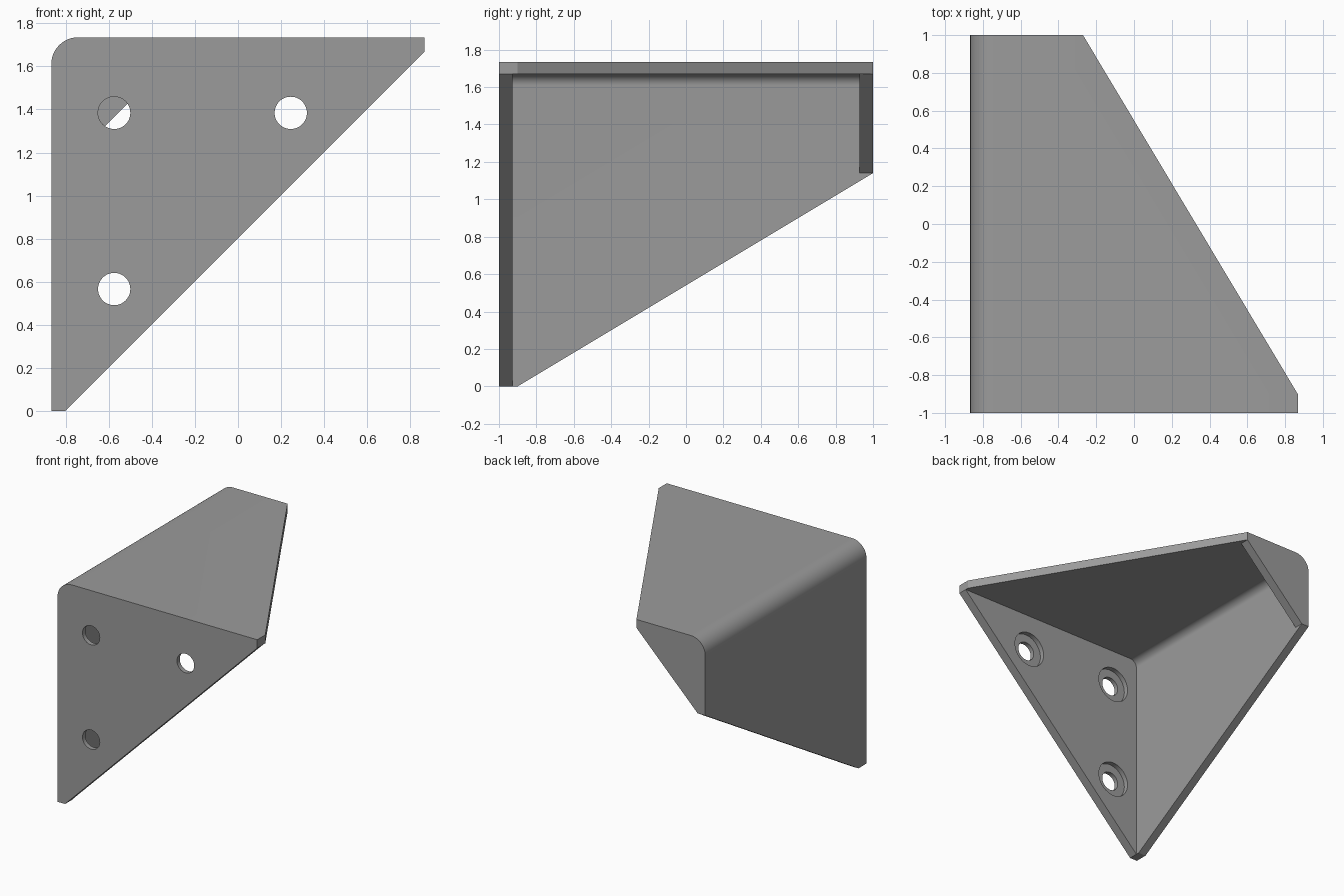
import bpy, bmesh
from math import sin, cos, pi

if "Cube" in bpy.data.objects:
    bpy.data.objects.remove(bpy.data.objects["Cube"])

L, H, T, R = -0.867, 1.735, 0.066, 0.125   # left face, top face, sheet thickness, outer bend radius
RIGHT = 0.867
BX, BZ = L + R, H - R                       # bend centre
IN = 0.927                                  # inner faces of the end plates


def loft(name, sections):
    """Join matching (x, z) loops placed at the given y stations, with end caps."""
    bm = bmesh.new()
    rings = [[bm.verts.new((x, y, z)) for x, z in loop] for y, loop in sections]
    n = len(rings[0])
    for a, b in zip(rings, rings[1:]):
        for i in range(n):
            j = (i + 1) % n
            bm.faces.new((a[i], a[j], b[j], b[i]))
    bm.faces.new(rings[0])
    bm.faces.new(rings[-1])
    bmesh.ops.recalc_face_normals(bm, faces=bm.faces)
    me = bpy.data.meshes.new(name)
    bm.to_mesh(me)
    bm.free()
    ob = bpy.data.objects.new(name, me)
    bpy.context.collection.objects.link(ob)
    return ob


def arc(r, n=12):
    """Quarter bend from the left wall up to the top wall."""
    return [(BX + r * cos(pi - i * pi / 2 / n), BZ + r * sin(pi - i * pi / 2 / n))
            for i in range(n + 1)]


def circle(cx, cz, r, n=48):
    return [(cx + r * cos(2 * pi * i / n), cz + r * sin(2 * pi * i / n)) for i in range(n)]


def activate(ob):
    bpy.ops.object.select_all(action='DESELECT')
    ob.select_set(True)
    bpy.context.view_layer.objects.active = ob


# Bent sheet: left wall and top wall, tapering towards the back
def bend(z0, x1):
    return ([(L, z0)] + arc(R) + [(x1, H), (x1, H - T)]
            + arc(R - T)[::-1] + [(L + T, z0)])


sheet = loft("bent_sheet", [(-1, bend(0, RIGHT)), (-0.9, bend(0, RIGHT)),
                            (1, bend(1.14, -0.27))])


# Triangular end plates filling the inside of the bend
def plate(z0, x1):
    return [(L + T, z0)] + arc(R - T) + [(x1, H - T)]


front = loft("front_plate", [(-1, plate(0, RIGHT)), (-IN, plate(0, RIGHT))])
back = loft("back_plate", [(IN, plate(1.14, -0.27)), (1, plate(1.14, -0.27))])

# Screw holes in the front plate, recessed on the inside
for cx, cz in ((-0.575, 1.384), (0.245, 1.384), (-0.575, 0.566)):
    cutter = loft("hole_cutter", [(y, circle(cx, cz, r)) for y, r in
                                  ((-1.05, 0.075), (-0.965, 0.075), (-0.965, 0.14), (-0.9, 0.14))])
    cutter.hide_render = True
    mod = front.modifiers.new("hole", 'BOOLEAN')
    mod.operation = 'DIFFERENCE'
    mod.solver = 'EXACT'
    mod.object = cutter
    activate(front)
    bpy.ops.object.modifier_apply(modifier=mod.name)
    bpy.data.objects.remove(cutter, do_unlink=True)

# Dark grey metal, smooth bends with sharp edges
metal = bpy.data.materials.new("dark_metal")
metal.diffuse_color = (0.33, 0.33, 0.33, 1)
metal.use_nodes = True
metal.node_tree.nodes["Principled BSDF"].inputs["Base Color"].default_value = metal.diffuse_color
for ob in (sheet, front, back):
    ob.data.materials.clear()
    ob.data.materials.append(metal)
    activate(ob)
    bpy.ops.object.shade_smooth_by_angle(angle=pi / 9)
